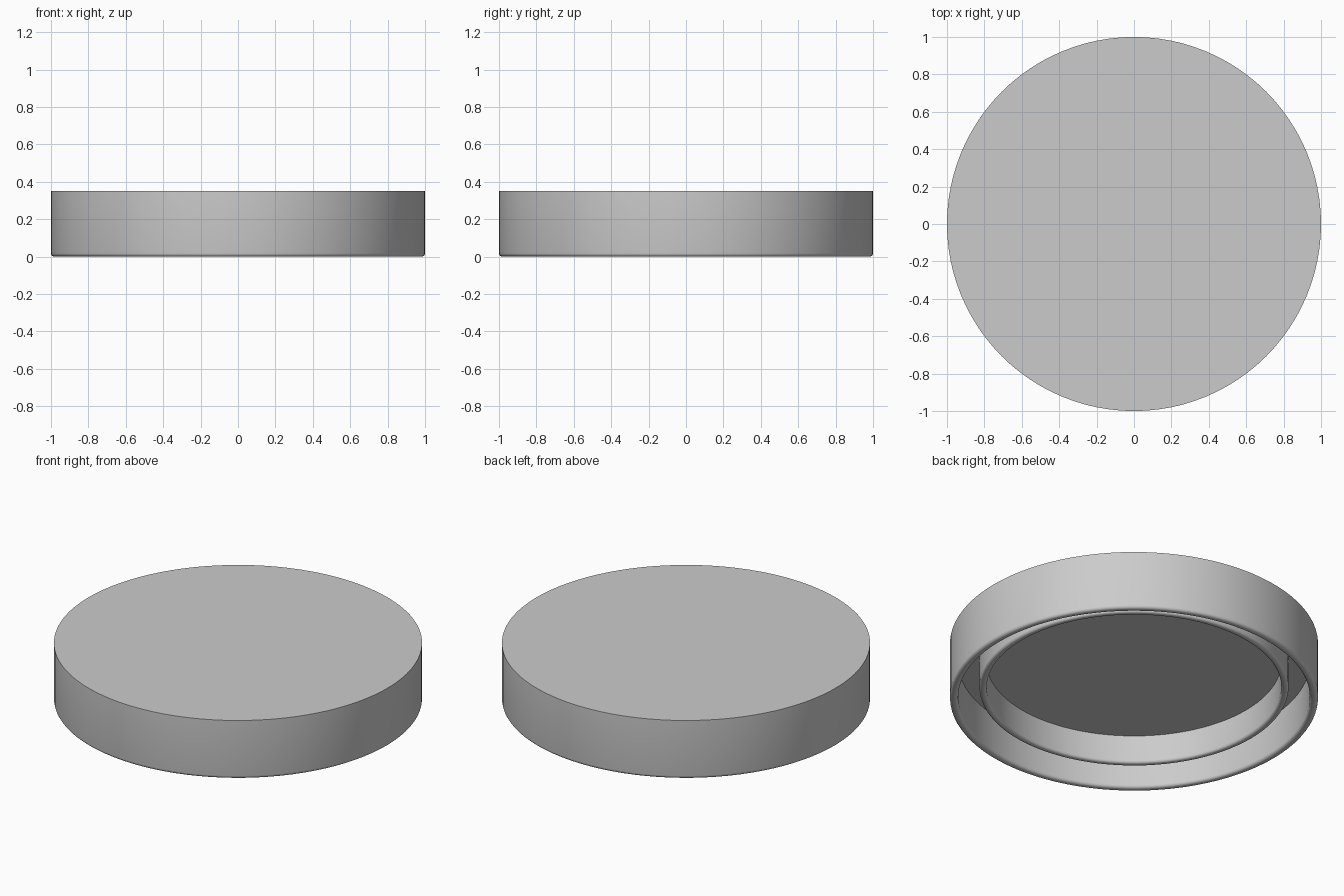
import bpy
import bmesh
import math

cube = bpy.data.objects.get("Cube")
if cube:
    bpy.data.objects.remove(cube)

SEGMENTS = 96
HEIGHT = 0.35
CEILING = 0.235

grey = bpy.data.materials.new("light grey")
grey.use_nodes = True
color = (0.6, 0.6, 0.6, 1)
grey.diffuse_color = color
grey.node_tree.nodes["Principled BSDF"].inputs["Base Color"].default_value = color


def corner(r, z, radius, start, steps=4):
    """Quarter-round arc about (r, z), running clockwise from the start angle."""
    angles = [math.radians(start - 90 * i / steps) for i in range(steps + 1)]
    return [(r + radius * math.cos(a), z + radius * math.sin(a)) for a in angles]


def rounded_rim(outer, inner, bottom, radius):
    """Lower edge of a ring wall, from its outer side to its inner side."""
    return (corner(outer - radius, bottom + radius, radius, 0)
            + corner(inner + radius, bottom + radius, radius, -90))


def lathe(name, profile):
    """Revolve an (r, z) profile around the z axis."""
    bm = bmesh.new()
    verts = [bm.verts.new((r, 0, z)) for r, z in profile]
    edges = [bm.edges.new(pair) for pair in zip(verts, verts[1:])]
    bmesh.ops.spin(bm, geom=verts + edges, cent=(0, 0, 0), axis=(0, 0, 1),
                   angle=math.tau, steps=SEGMENTS, use_merge=True)
    bmesh.ops.remove_doubles(bm, verts=bm.verts, dist=0.0001)
    bmesh.ops.recalc_face_normals(bm, faces=bm.faces)
    mesh = bpy.data.meshes.new(name)
    bm.to_mesh(mesh)
    bm.free()
    mesh.materials.append(grey)
    obj = bpy.data.objects.new(name, mesh)
    bpy.context.collection.objects.link(obj)
    bpy.ops.object.select_all(action="DESELECT")
    obj.select_set(True)
    bpy.context.view_layer.objects.active = obj
    bpy.ops.object.shade_smooth_by_angle(angle=math.radians(35))
    return obj


# Lid: flat top, outer skirt, recessed groove, shorter inner ring, ceiling
lathe("lid", [(0, HEIGHT), (1, HEIGHT)]
      + rounded_rim(1, 0.955, 0, 0.018)
      + [(0.955, CEILING), (0.84, CEILING)]
      + rounded_rim(0.84, 0.80, 0.066, 0.016)
      + [(0.80, CEILING), (0, CEILING)])
